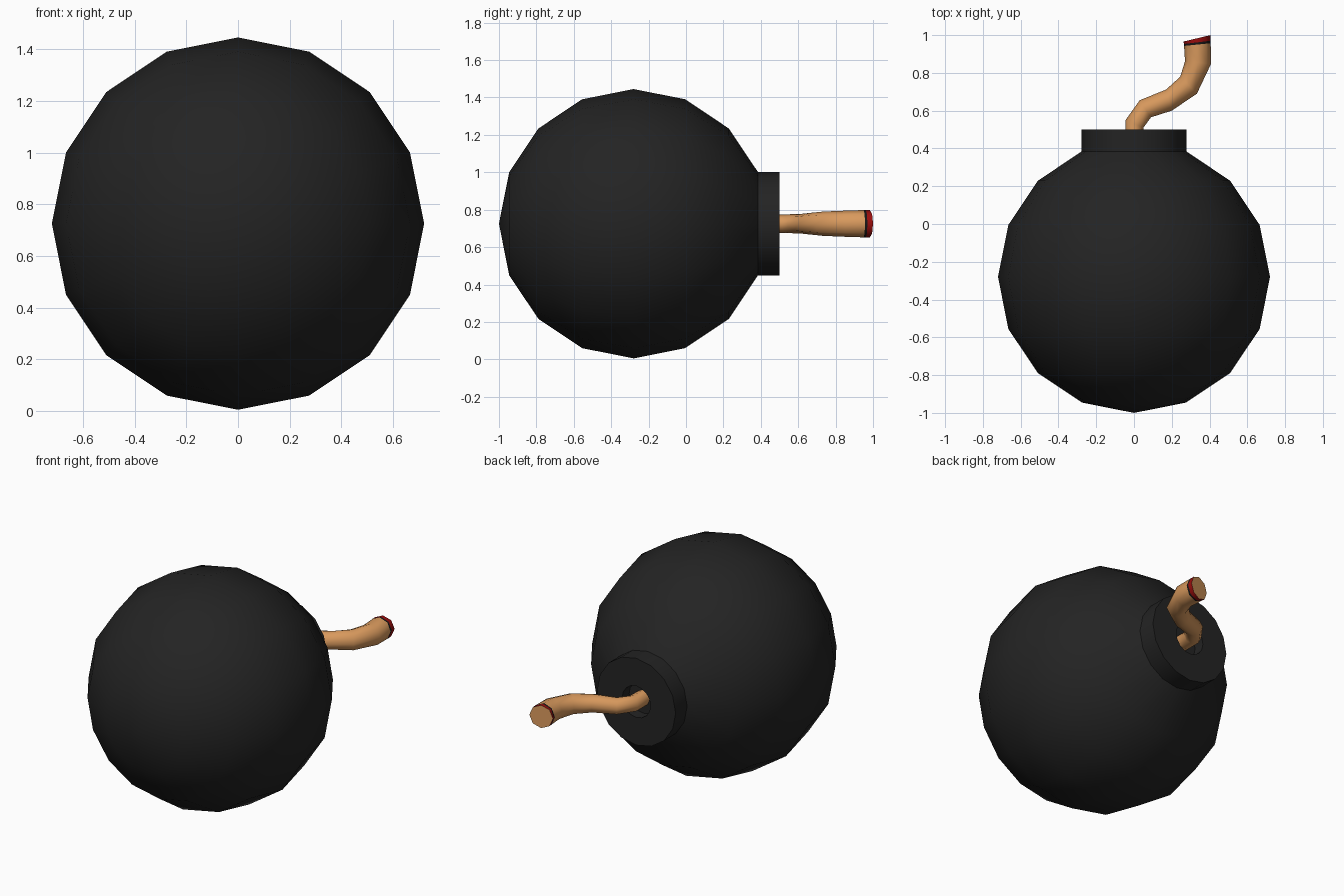
import bpy, bmesh, math
from mathutils import Vector

if "Cube" in bpy.data.objects:
    bpy.data.objects.remove(bpy.data.objects["Cube"], do_unlink=True)

MID_Z, BALL_Y, BALL_R = 0.725, -0.28, 0.72


def material(name, color, rough=0.8):
    m = bpy.data.materials.new(name)
    m.use_nodes = True
    m.diffuse_color = (*color, 1)
    bsdf = m.node_tree.nodes["Principled BSDF"]
    bsdf.inputs["Base Color"].default_value = (*color, 1)
    bsdf.inputs["Roughness"].default_value = rough
    return m


iron = material("dark iron", (0.017, 0.017, 0.017))
rope = material("tan rope", (0.69, 0.32, 0.11))
char = material("charred black", (0.008, 0.008, 0.008))
ember = material("ember red", (0.32, 0.004, 0.004))


def skin(name, rings, mats, sharp=30, caps=(False, False), band=lambda i: 0):
    """Bridge a list of equal-length point rings; a one-point ring is a pole."""
    bm = bmesh.new()
    loops = [[bm.verts.new(p) for p in ring] for ring in rings]
    for i, (a, b) in enumerate(zip(loops, loops[1:])):
        n = max(len(a), len(b))
        for j in range(n):
            k = (j + 1) % n
            quad = [a[j % len(a)], a[k % len(a)], b[k % len(b)], b[j % len(b)]]
            face = bm.faces.new(list(dict.fromkeys(quad)))
            face.material_index = band(i)
    for loop, cap in zip((loops[0], loops[-1]), caps):
        if cap:
            bm.faces.new(loop)
    bmesh.ops.recalc_face_normals(bm, faces=bm.faces)
    mesh = bpy.data.meshes.new(name)
    bm.to_mesh(mesh)
    bm.free()
    ob = bpy.data.objects.new(name, mesh)
    bpy.context.collection.objects.link(ob)
    for m in mats:
        mesh.materials.append(m)
    bpy.ops.object.select_all(action='DESELECT')
    ob.select_set(True)
    bpy.context.view_layer.objects.active = ob
    bpy.ops.object.shade_smooth_by_angle(angle=math.radians(sharp))
    return ob


def turned_ring(r, y, sides=16):
    if r == 0:
        return [(0, y, MID_Z)]
    steps = [2 * math.pi * i / sides for i in range(sides)]
    return [(r * math.sin(t), y, MID_Z + r * math.cos(t)) for t in steps]


# Round body, open at the neck
angles = [i * math.pi / 8 for i in range(8)]
skin("body", [turned_ring(BALL_R * math.sin(a), BALL_Y - BALL_R * math.cos(a))
              for a in angles], [iron])

# Collar with a shallow fuse hole
skin("collar", [turned_ring(r, y) for r, y in
                [(0.277, 0.38), (0.277, 0.5), (0.1, 0.5), (0.1, 0.43), (0, 0.43)]], [iron])

# Fuse: left edge, right edge and half height of each section
sections = [
    ((-0.045, 0.40), (0.045, 0.40), 0.05),
    ((-0.045, 0.55), (0.05, 0.51), 0.05),
    ((0.03, 0.655), (0.09, 0.565), 0.052),
    ((0.17, 0.712), (0.20, 0.60), 0.057),
    ((0.245, 0.78), (0.333, 0.69), 0.065),
    ((0.27, 0.862), (0.408, 0.848), 0.07),
    ((0.265, 0.943), (0.406, 0.957), 0.073),
    ((0.264, 0.953), (0.406, 0.97), 0.073),
    ((0.262, 0.966), (0.405, 1.0), 0.073),
]
fuse_rings = []
for left, right, height in sections:
    a, b = Vector((*left, MID_Z)), Vector((*right, MID_Z))
    centre, half = (a + b) / 2, (b - a) / 2
    fuse_rings.append([centre + half * math.cos(t) + Vector((0, 0, height * math.sin(t)))
                       for t in (i * math.pi / 4 for i in range(8))])

# Charred band and glowing band sit just before the tip
skin("fuse", fuse_rings, [rope, char, ember], sharp=50, caps=(True, True),
     band=lambda i: {6: 1, 7: 2}.get(i, 0))
